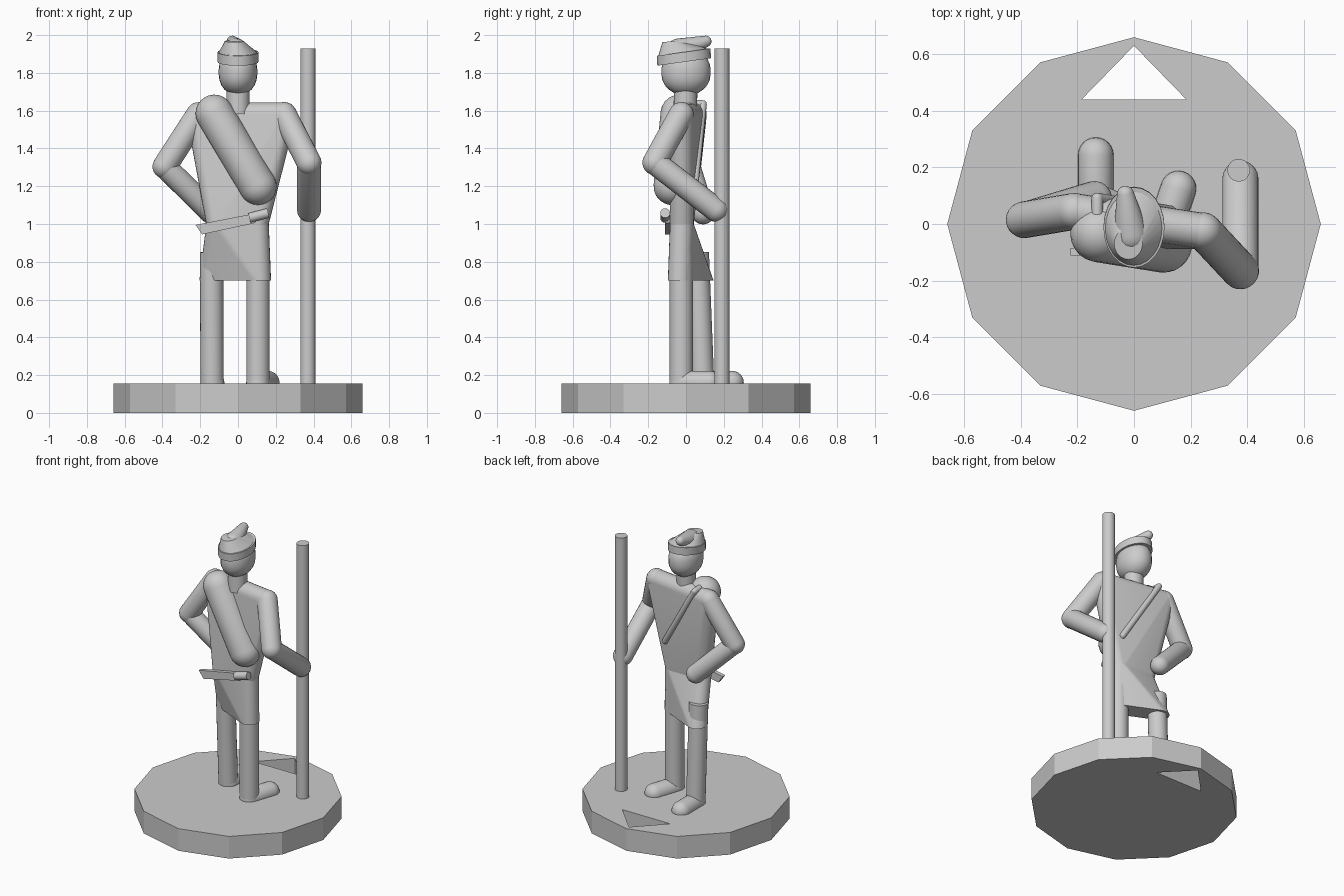
import bpy, bmesh, math
from mathutils import Vector, Matrix

cube = bpy.data.objects.get("Cube")
if cube:
    bpy.data.objects.remove(cube)

GREY = (0.6, 0.6, 0.6, 1)
mat = bpy.data.materials.new("plain grey")
mat.use_nodes = True
mat.diffuse_color = GREY
mat.node_tree.nodes["Principled BSDF"].inputs["Base Color"].default_value = GREY


def finish(name, bm, smooth=True):
    """Turn a bmesh into a shaded object."""
    bmesh.ops.recalc_face_normals(bm, faces=bm.faces)
    mesh = bpy.data.meshes.new(name)
    bm.to_mesh(mesh)
    bm.free()
    mesh.materials.append(mat)
    obj = bpy.data.objects.new(name, mesh)
    bpy.context.collection.objects.link(obj)
    if smooth:
        bpy.ops.object.select_all(action="DESELECT")
        obj.select_set(True)
        bpy.context.view_layer.objects.active = obj
        bpy.ops.object.shade_smooth_by_angle(angle=math.radians(32))
    return obj


def ball(c, r, axis=(0, 0, 1)):
    """Points of a sphere whose poles lie on the axis."""
    turn = Vector(axis).to_track_quat("Z", "Y")
    pts = []
    for i in range(13):
        a = math.pi * i / 12
        for j in range(24):
            b = math.tau * j / 24
            p = Vector((math.sin(a) * math.cos(b), math.sin(a) * math.sin(b), math.cos(a)))
            pts.append(Vector(c) + r * (turn @ p))
            if i in (0, 12):
                break
    return pts


def ring(c, rx, ry, slope=0, n=24):
    """Points of a horizontal ellipse, tilted along y by the slope."""
    pts = []
    for j in range(n):
        a = math.tau * j / n
        y = ry * math.sin(a)
        pts.append(Vector(c) + Vector((rx * math.cos(a), y, slope * y)))
    return pts


def hull(name, pts, smooth=True):
    """Convex skin around points."""
    bm = bmesh.new()
    for p in pts:
        bm.verts.new(p)
    bmesh.ops.remove_doubles(bm, verts=bm.verts, dist=1e-5)
    res = bmesh.ops.convex_hull(bm, input=bm.verts)
    loose = {v for v in res["geom_interior"] + res["geom_unused"] if isinstance(v, bmesh.types.BMVert)}
    bmesh.ops.delete(bm, geom=list(loose), context="VERTS")
    bmesh.ops.dissolve_limit(bm, angle_limit=0.01, verts=bm.verts, edges=bm.edges)
    return finish(name, bm, smooth)


def capsule(name, a, b, r, r2=None):
    axis = Vector(b) - Vector(a)
    return hull(name, ball(a, r, axis) + ball(b, r2 or r, axis))


def rod(name, a, b, r):
    """Flat-ended cylinder between two points."""
    a, b = Vector(a), Vector(b)
    axis = b - a
    bm = bmesh.new()
    place = Matrix.Translation((a + b) / 2) @ axis.to_track_quat("Z", "Y").to_matrix().to_4x4()
    bmesh.ops.create_cone(bm, cap_ends=True, segments=24, radius1=r, radius2=r,
                          depth=axis.length, matrix=place)
    return finish(name, bm)


# Twelve-sided base with a triangular hole
BASE = 0.155
bm = bmesh.new()
outline = ring((0, 0, 0), 0.66, 0.66, n=12)
hole = [(-0.185, 0.44, 0), (0.185, 0.44, 0), (0, 0.63, 0)]
edges = []
for loop in (outline, hole):
    vs = [bm.verts.new(p) for p in loop]
    edges += [bm.edges.new((v, vs[i - 1])) for i, v in enumerate(vs)]
bmesh.ops.triangle_fill(bm, edges=edges, use_beauty=True, normal=(0, 0, 1))
top = bmesh.ops.extrude_face_region(bm, geom=bm.faces[:])["geom"]
bmesh.ops.translate(bm, vec=(0, 0, BASE), verts=[v for v in top if isinstance(v, bmesh.types.BMVert)])
bmesh.ops.dissolve_limit(bm, angle_limit=0.01, verts=bm.verts, edges=bm.edges)
finish("base", bm, smooth=False)

# Staff
rod("staff", (0.37, 0.19, BASE - 0.02), (0.37, 0.19, 1.93), 0.04)

# Legs and feet
rod("right_leg", (-0.137, 0.088, BASE), (-0.14, 0.06, 0.85), 0.062)
rod("left_leg", (0.106, -0.025, BASE), (0.106, -0.025, 0.85), 0.062)
capsule("right_foot", (-0.135, 0.09, 0.16), (-0.135, 0.243, 0.16), 0.063)
capsule("left_foot", (0.106, -0.025, 0.16), (0.157, 0.125, 0.16), 0.063)

# Tunic: twisted skirt below the waist, chest above
waist = [(-0.105, -0.022, 1.0), (0.1, -0.022, 1.0)]
shoulders = [(-0.21, 0.045, 1.58), (0.245, -0.025, 1.58)]
hem = [(-0.142, 0.083, 0.7), (0.112, -0.033, 0.7)]
hull("skirt", [p for c in waist + hem for p in ring(c, 0.063, 0.063)])
hull("chest", [p for c in waist for p in ring(c, 0.063, 0.063)]
     + [p for c in shoulders for p in ball(c, 0.064)])

# Arms
right_elbow, right_hand = (-0.388, 0.015, 1.305), (-0.14, 0.09, 1.06)
left_elbow, left_hand = (0.376, -0.165, 1.325), (0.376, 0.16, 1.075)
capsule("right_upper_arm", shoulders[0], right_elbow, 0.065)
capsule("right_forearm", right_elbow, right_hand, 0.062)
capsule("left_upper_arm", shoulders[1], left_elbow, 0.066)
capsule("left_forearm", left_elbow, left_hand, 0.064)

# Bedroll and its strap
capsule("bedroll", (-0.125, -0.035, 1.585), (0.105, -0.072, 1.2), 0.1)
strap = [(-0.13, -0.02, 1.64), (-0.13, 0.09, 1.635), (0.13, 0.045, 1.2), (0.11, -0.05, 1.16)]
for i in range(len(strap) - 1):
    capsule(f"strap_{i + 1}", strap[i], strap[i + 1], 0.02)

# Sheathed knife at the waist
blade = [(-0.225, 0.995), (-0.19, 0.945), (0.09, 1.005), (0.11, 1.06)]
hull("sheath", [(x, y, z) for x, z in blade for y in (-0.112, -0.085)], smooth=False)
rod("knife_handle", (0.06, -0.11, 1.032), (0.16, -0.11, 1.058), 0.026)

# Neck and head
rod("neck", (0, -0.005, 1.58), (0, 0, 1.75), 0.062)
head = [Vector((p.x * 0.102, p.y * 0.13, p.z * 0.11)) for p in ball((0, 0, 0), 1)]
hull("head", [p + Vector((0, 0, z)) for p in head for z in (1.79, 1.82)])

# Cap: tilted band, low crown and a point flopping forward
hull("cap_band", ring((0, -0.01, 1.858), 0.108, 0.142, 0.14)
     + ring((0, -0.012, 1.91), 0.108, 0.142, 0.14))
hull("cap_crown", ring((0, -0.012, 1.905), 0.104, 0.136, 0.14)
     + ring((-0.02, -0.07, 1.968), 0.05, 0.055, 0.1))
capsule("cap_point", (-0.01, -0.04, 1.92), (-0.03, 0.105, 1.967), 0.062, 0.03)
